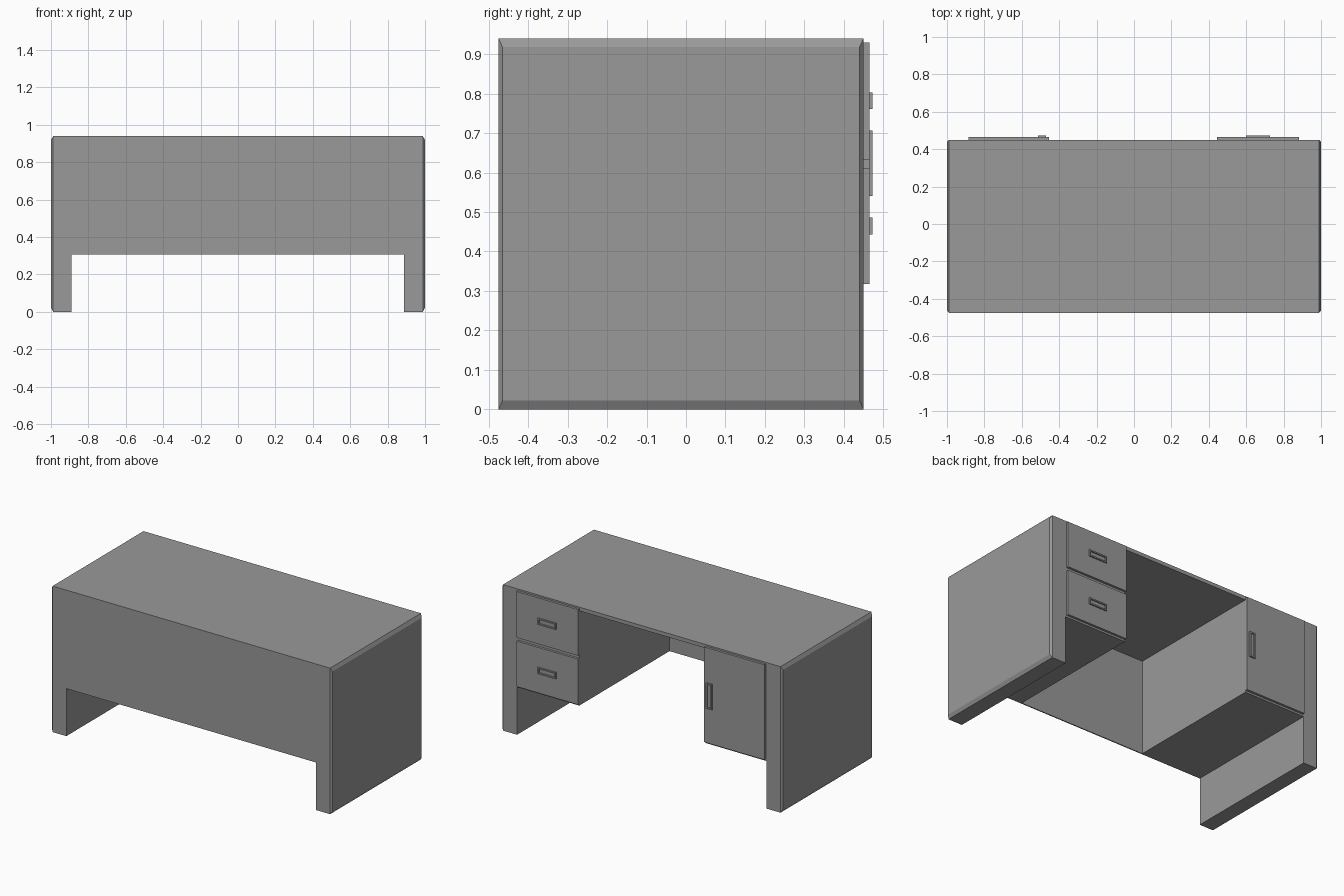
import bpy, bmesh
from mathutils import Vector

cube = bpy.data.objects.get("Cube")
if cube:
    bpy.data.objects.remove(cube, do_unlink=True)

# Single painted grey
grey = bpy.data.materials.new("desk_grey")
grey.use_nodes = True
colour = (0.32, 0.32, 0.32, 1)
grey.diffuse_color = colour
grey.node_tree.nodes["Principled BSDF"].inputs["Base Color"].default_value = colour


def box_mesh(x, y, z):
    """Box between (low, high) pairs on each axis."""
    bm = bmesh.new()
    bmesh.ops.create_cube(bm, size=1)
    for v in bm.verts:
        v.co = [(lo + hi) / 2 + c * (hi - lo) for c, (lo, hi) in zip(v.co, (x, y, z))]
    bm.normal_update()
    return bm


def finish(name, bm):
    bmesh.ops.recalc_face_normals(bm, faces=bm.faces)
    mesh = bpy.data.meshes.new(name)
    bm.to_mesh(mesh)
    bm.free()
    mesh.materials.append(grey)
    obj = bpy.data.objects.new(name, mesh)
    bpy.context.collection.objects.link(obj)
    return obj


def cut(target, name, x, y, z):
    cutter = finish(name, box_mesh(x, y, z))
    cutter.hide_render = True
    mod = target.modifiers.new(name, "BOOLEAN")
    mod.operation = "DIFFERENCE"
    mod.solver = "EXACT"
    mod.object = cutter
    bpy.context.view_layer.objects.active = target
    bpy.ops.object.modifier_apply(modifier=name)
    bpy.data.objects.remove(cutter, do_unlink=True)


def handle(name, x, z):
    """Raised pull with a recessed centre on its outward face."""
    bm = box_mesh(x, (0.463, 0.473), z)
    face = max(bm.faces, key=lambda f: f.normal.y)
    bmesh.ops.inset_region(bm, faces=[face], thickness=0.012)
    inner = bmesh.ops.extrude_discrete_faces(bm, faces=[face])["faces"][0]
    bmesh.ops.translate(bm, verts=inner.verts, vec=(0, -0.008, 0))
    finish(name, bm)


# Desk body: block whose two ends taper to chamfered outer faces
bm = box_mesh((-0.988, 0.988), (-0.475, 0.45), (0, 0.94))
ends = [f for f in bm.faces if abs(f.normal.x) > 0.9]
for face in bmesh.ops.extrude_discrete_faces(bm, faces=ends)["faces"]:
    centre = face.calc_center_median()
    for v in face.verts:
        off = v.co - centre
        side = 1 if centre.x > 0 else -1
        v.co = centre + Vector((side * 0.012, off.y * 0.978, off.z * 0.953))
body = finish("desk_body", bm)

# Open space between the legs, then the kneehole between the cabinets
cut(body, "leg_opening", (-0.89, 0.888), (-0.6, 0.6), (-0.1, 0.306))
cut(body, "kneehole", (-0.455, 0.445), (-0.468, 0.6), (0.2, 0.916))

# Drawer fronts and handles on the left cabinet
for name, low, high in (("lower", 0.318, 0.611), ("upper", 0.633, 0.93)):
    finish(name + "_drawer_front", box_mesh((0.445, 0.882), (0.449, 0.465), (low, high)))
    mid = (low + high) / 2
    handle(name + "_drawer_handle", (0.598, 0.727), (mid - 0.021, mid + 0.021))

# Door and upright handle on the right cabinet
finish("cabinet_door", box_mesh((-0.884, -0.455), (0.449, 0.465), (0.318, 0.93)))
handle("door_handle", (-0.513, -0.471), (0.541, 0.706))
